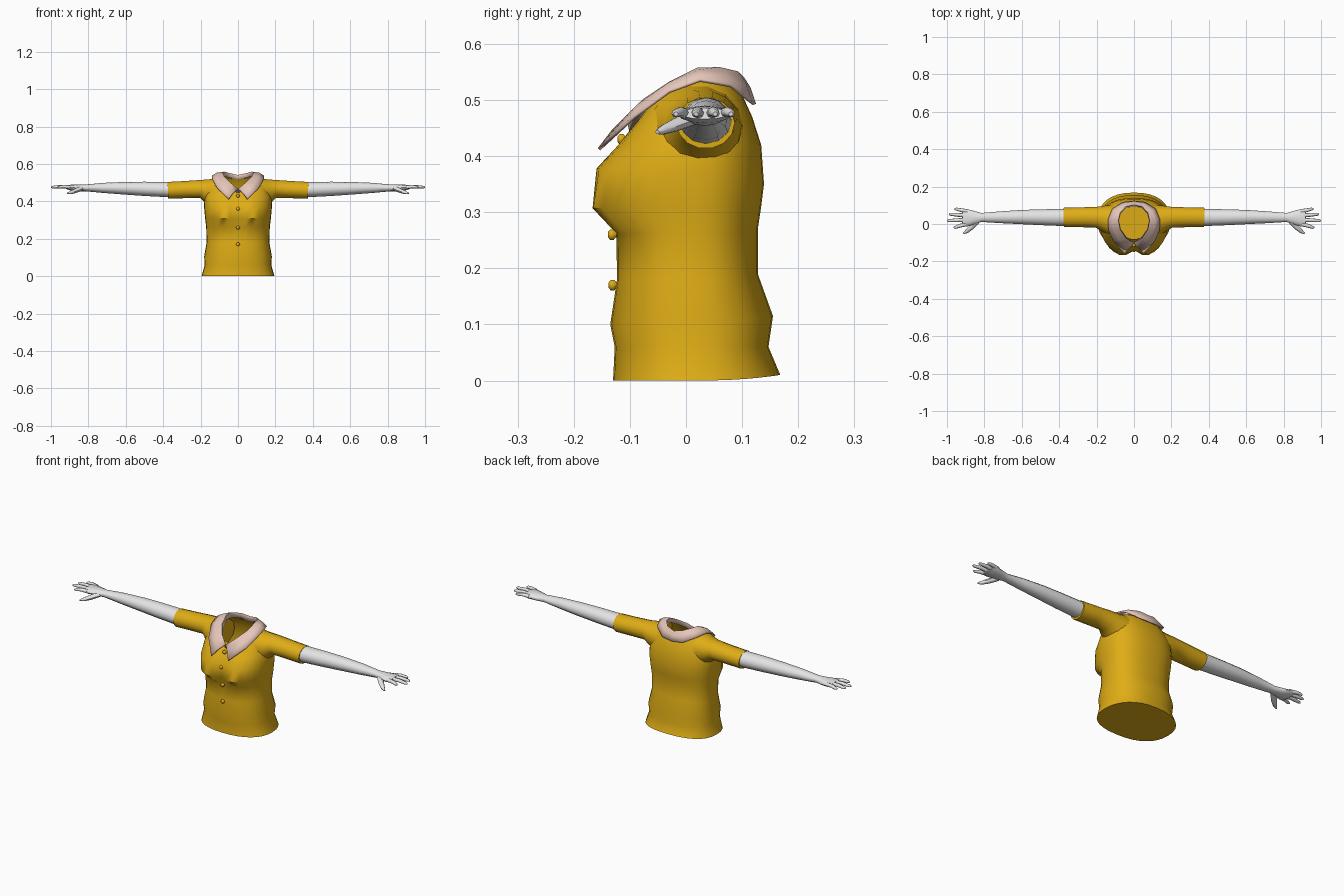
import bpy, bmesh, math
from mathutils import Vector

if "Cube" in bpy.data.objects:
    bpy.data.objects.remove(bpy.data.objects["Cube"])


def material(name, rgb):
    m = bpy.data.materials.new(name)
    m.diffuse_color = (*rgb, 1)
    m.use_nodes = True
    m.node_tree.nodes["Principled BSDF"].inputs["Base Color"].default_value = m.diffuse_color
    return m


YELLOW = material("mustard_knit", (0.74, 0.42, 0.008))
PINK = material("pale_pink_cotton", (0.86, 0.61, 0.53))
WHITE = material("white_skin", (0.78, 0.78, 0.78))


def loft(name, rings, mat, closed=True, caps=(True, True), mirror=False, angle=50):
    """Skin a list of equal-length point rings."""
    bm = bmesh.new()
    vs = [[bm.verts.new(p) for p in ring] for ring in rings]
    n = len(vs[0])
    for a, b in zip(vs, vs[1:]):
        for i in range(n if closed else n - 1):
            j = (i + 1) % n
            bm.faces.new((a[i], a[j], b[j], b[i]))
    if caps[0]:
        bm.faces.new(vs[0][::-1])
    if caps[1]:
        bm.faces.new(vs[-1])
    bmesh.ops.recalc_face_normals(bm, faces=bm.faces)
    me = bpy.data.meshes.new(name)
    bm.to_mesh(me)
    bm.free()
    me.materials.append(mat)
    ob = bpy.data.objects.new(name, me)
    bpy.context.collection.objects.link(ob)
    bpy.ops.object.select_all(action='DESELECT')
    ob.select_set(True)
    bpy.context.view_layer.objects.active = ob
    bpy.ops.object.shade_smooth_by_angle(angle=math.radians(angle))
    if mirror:
        ob.modifiers.new("mirror", 'MIRROR')
    return ob


def tube(name, path, mat, sides=12):
    """Mirrored tube; path entries are x, y, z, half width, half height."""
    pts = [Vector(p[:3]) for p in path]
    rings = []
    for i, p in enumerate(path):
        d = pts[min(i + 1, len(pts) - 1)] - pts[max(i - 1, 0)]
        side = Vector((0, 0, 1)).cross(d).normalized()
        up = d.cross(side).normalized()
        rings.append([pts[i] + side * p[3] * math.cos(t) + up * p[4] * math.sin(t)
                      for t in (2 * math.pi * k / sides for k in range(sides))])
    return loft(name, rings, mat, mirror=True)


def spow(v, e):
    return math.copysign(abs(v) ** e, v)


# Torso: half width, front y, back y, front z, side z, back z, centre valley
TORSO = [
    (.195, -.130, .168, .000, .000, .010, 0),
    (.178, -.127, .147, .060, .060, .060, 0),
    (.181, -.135, .155, .100, .105, .115, 0),
    (.168, -.123, .128, .180, .180, .190, 0),
    (.170, -.124, .128, .262, .262, .270, 0),
    (.176, -.178, .134, .307, .310, .310, .040),
    (.182, -.167, .139, .378, .375, .350, .025),
    (.178, -.124, .134, .420, .430, .420, .008),
    (.150, -.097, .118, .450, .495, .470, 0),
    (.115, -.085, .102, .462, .530, .505, 0),
    (.085, -.080, .092, .468, .540, .520, 0),
]
rings = []
for hw, yf, yb, zf, zs, zb, valley in TORSO:
    ring = []
    for k in range(32):
        t = 2 * math.pi * k / 32
        s, c = math.sin(t), math.cos(t)
        x = hw * spow(s, .85)
        y = .015 + ((yf if c > 0 else yb) - .015) * abs(c) ** .85
        z = zs + ((zf if c > 0 else zb) - zs) * c * c
        if c > 0:
            y += valley * math.exp(-(x / .035) ** 2)
        ring.append((x, y, z))
    rings.append(ring)
loft("blouse_body", rings, YELLOW, caps=(True, False))

# Short sleeves
tube("sleeves", [
    (.110, .020, .450, .085, .080), (.160, .030, .455, .070, .066),
    (.200, .036, .467, .056, .049), (.280, .036, .463, .053, .047),
    (.375, .035, .459, .052, .046)], YELLOW, 14)

# Arms with palms
tube("arms", [
    (.350, .035, .462, .047, .041), (.500, .036, .467, .042, .038),
    (.600, .037, .470, .038, .034), (.720, .036, .472, .031, .027),
    (.815, .035, .472, .024, .018), (.855, .034, .472, .036, .018),
    (.895, .033, .474, .047, .015), (.918, .033, .476, .045, .010)], WHITE)

# Fingers: root x, root y, tip x, tip y
for i, (x0, y0, x1, y1) in enumerate([
        (.900, -.002, .965, -.018), (.900, .022, 1.0, .018),
        (.900, .046, .990, .052), (.890, .068, .960, .080)]):
    tube(f"finger_{i + 1}", [
        (x0, y0, .476, .011, .010),
        ((x0 + x1) / 2, (y0 + y1) / 2, .479, .010, .009),
        (x1 - .010, y1, .476, .008, .007),
        (x1, y1, .475, .004, .004)], WHITE, 8)

# Thumbs
tube("thumb", [
    (.840, .015, .468, .015, .013), (.870, -.018, .456, .014, .012),
    (.895, -.040, .447, .010, .009), (.912, -.051, .443, .004, .004)], WHITE, 8)

# Pointed collar: inner edge and outer edge from nape to front tip
INNER = [(0, .103, .538), (.045, .093, .548), (.075, .060, .556), (.085, .020, .555),
         (.075, -.030, .530), (.045, -.075, .500), (.003, -.105, .465)]
OUTER = [(0, .122, .492), (.060, .115, .497), (.115, .080, .525), (.138, .025, .535),
         (.136, -.030, .515), (.110, -.092, .470), (.050, -.155, .412)]
MIDDLE = [tuple((Vector(a) + Vector(b)) / 2 + Vector((0, 0, .006)))
          for a, b in zip(INNER, OUTER)]
# Collar stand drops from the inner edge into the neckline
STAND = [(x * .98, y * .94, z - .022) for x, y, z in INNER]
collar = loft("collar", [STAND, INNER, MIDDLE, OUTER], PINK, closed=False,
              caps=(False, False), mirror=True, angle=40)
solid = collar.modifiers.new("thickness", 'SOLIDIFY')
solid.thickness = .006
solid.offset = 0

# Front buttons: turned knobs on short stems
PROFILE = [(.012, .004), (.000, .005), (-.004, .010), (-.010, .010), (-.014, .005)]
for i, (y, z) in enumerate([(-.124, .170), (-.125, .260), (-.135, .360), (-.108, .430)]):
    loft(f"button_{i + 1}",
         [[(r * math.cos(2 * math.pi * k / 10), y + dy, z + r * math.sin(2 * math.pi * k / 10))
           for k in range(10)] for dy, r in PROFILE], YELLOW)
